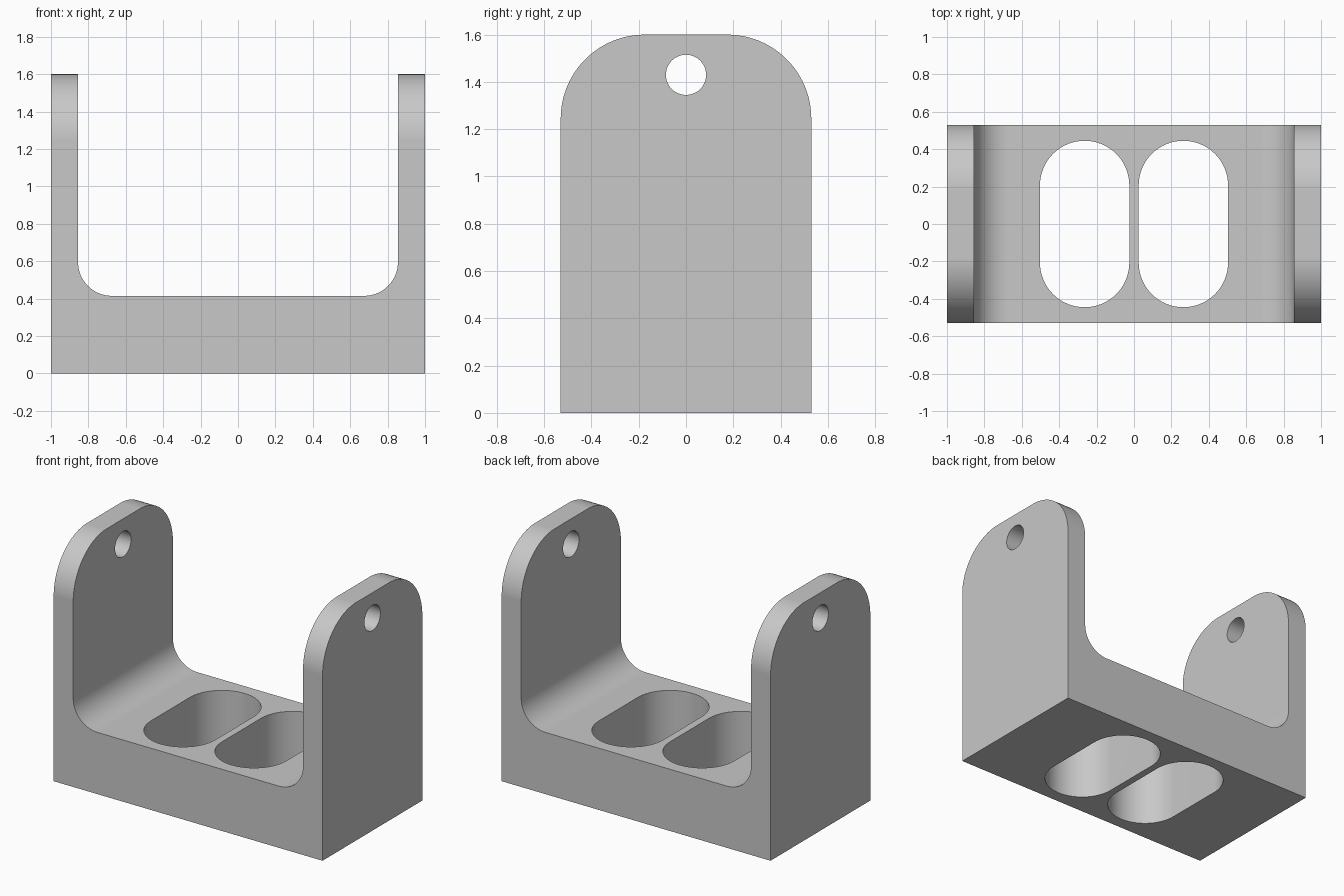
import bpy
import bmesh
from math import cos, sin, pi, radians
from mathutils import Vector

cube = bpy.data.objects.get("Cube")
if cube:
    bpy.data.objects.remove(cube, do_unlink=True)

HALF_DEPTH, HEIGHT, FLOOR, INNER = 0.53, 1.6, 0.415, 0.855
FILLET, SHOULDER = 0.18, 0.355
SLOT_X, SLOT_R, SLOT_END = 0.264, 0.239, 0.445
HOLE_Z, HOLE_R = 1.43, 0.085

grey = bpy.data.materials.new("plain grey")
grey.use_nodes = True
colour = (0.58, 0.58, 0.58, 1)
grey.diffuse_color = colour
grey.node_tree.nodes["Principled BSDF"].inputs["Base Color"].default_value = colour


def arc(cx, cy, r, start, end, steps=24):
    """Points on an arc, angles in degrees."""
    angles = [radians(start + (end - start) * i / steps) for i in range(steps + 1)]
    return [(cx + r * cos(a), cy + r * sin(a)) for a in angles]


def prism(name, outline, place, offset):
    """Extrude a 2D outline, placed in 3D, along the offset."""
    bm = bmesh.new()
    face = bm.faces.new([bm.verts.new(place(u, v)) for u, v in outline])
    result = bmesh.ops.extrude_face_region(bm, geom=[face])
    moved = [g for g in result["geom"] if isinstance(g, bmesh.types.BMVert)]
    bmesh.ops.translate(bm, verts=moved, vec=Vector(offset))
    bmesh.ops.recalc_face_normals(bm, faces=bm.faces)
    mesh = bpy.data.meshes.new(name)
    bm.to_mesh(mesh)
    bm.free()
    mesh.materials.append(grey)
    obj = bpy.data.objects.new(name, mesh)
    bpy.context.collection.objects.link(obj)
    return obj


def cut(target, tool, operation):
    """Apply a boolean, then remove the cutter."""
    tool.hide_render = True
    mod = target.modifiers.new("cut", "BOOLEAN")
    mod.operation, mod.object, mod.solver = operation, tool, "EXACT"
    bpy.context.view_layer.objects.active = target
    bpy.ops.object.modifier_apply(modifier=mod.name)
    bpy.data.objects.remove(tool, do_unlink=True)


# U-shaped body with filleted inner corners
cx, cz = INNER - FILLET, FLOOR + FILLET
profile = [(-1, 0), (1, 0), (1, HEIGHT), (INNER, HEIGHT)]
profile += arc(cx, cz, FILLET, 0, -90)
profile += arc(-cx, cz, FILLET, -90, -180)
profile += [(-INNER, HEIGHT), (-1, HEIGHT)]
bracket = prism("bracket", profile, lambda u, v: (u, -HALF_DEPTH, v),
                (0, 2 * HALF_DEPTH, 0))

# Rounded shoulders on the uprights: remove what lies outside each arc
sy, sz = HALF_DEPTH - SHOULDER, HEIGHT - SHOULDER
for side in (-1, 1):
    corner = arc(sy, sz, SHOULDER, 0, 90)
    corner += [(sy, HEIGHT + 0.1), (HALF_DEPTH + 0.1, HEIGHT + 0.1),
               (HALF_DEPTH + 0.1, sz)]
    tool = prism("shoulder_cutter", corner,
                 lambda u, v: (-1.1, side * u, v), (2.2, 0, 0))
    cut(bracket, tool, "DIFFERENCE")

# Pin hole through both uprights
hole = arc(0, HOLE_Z, HOLE_R, 0, 360, 48)[:-1]
cut(bracket, prism("hole_cutter", hole, lambda u, v: (-1.1, u, v), (2.2, 0, 0)),
    "DIFFERENCE")

# Two slots through the base
end = SLOT_END - SLOT_R
for side in (-1, 1):
    slot = arc(side * SLOT_X, end, SLOT_R, 0, 180, 32)
    slot += arc(side * SLOT_X, -end, SLOT_R, 180, 360, 32)
    tool = prism("slot_cutter", slot, lambda u, v: (u, v, -0.1), (0, 0, FLOOR + 0.2))
    cut(bracket, tool, "DIFFERENCE")

# Smooth arcs, crisp edges
bpy.ops.object.select_all(action="DESELECT")
bracket.select_set(True)
bpy.context.view_layer.objects.active = bracket
bpy.ops.object.shade_smooth_by_angle(angle=radians(30))
normals = bracket.modifiers.new("flat_face_normals", "WEIGHTED_NORMAL")
normals.keep_sharp = True
